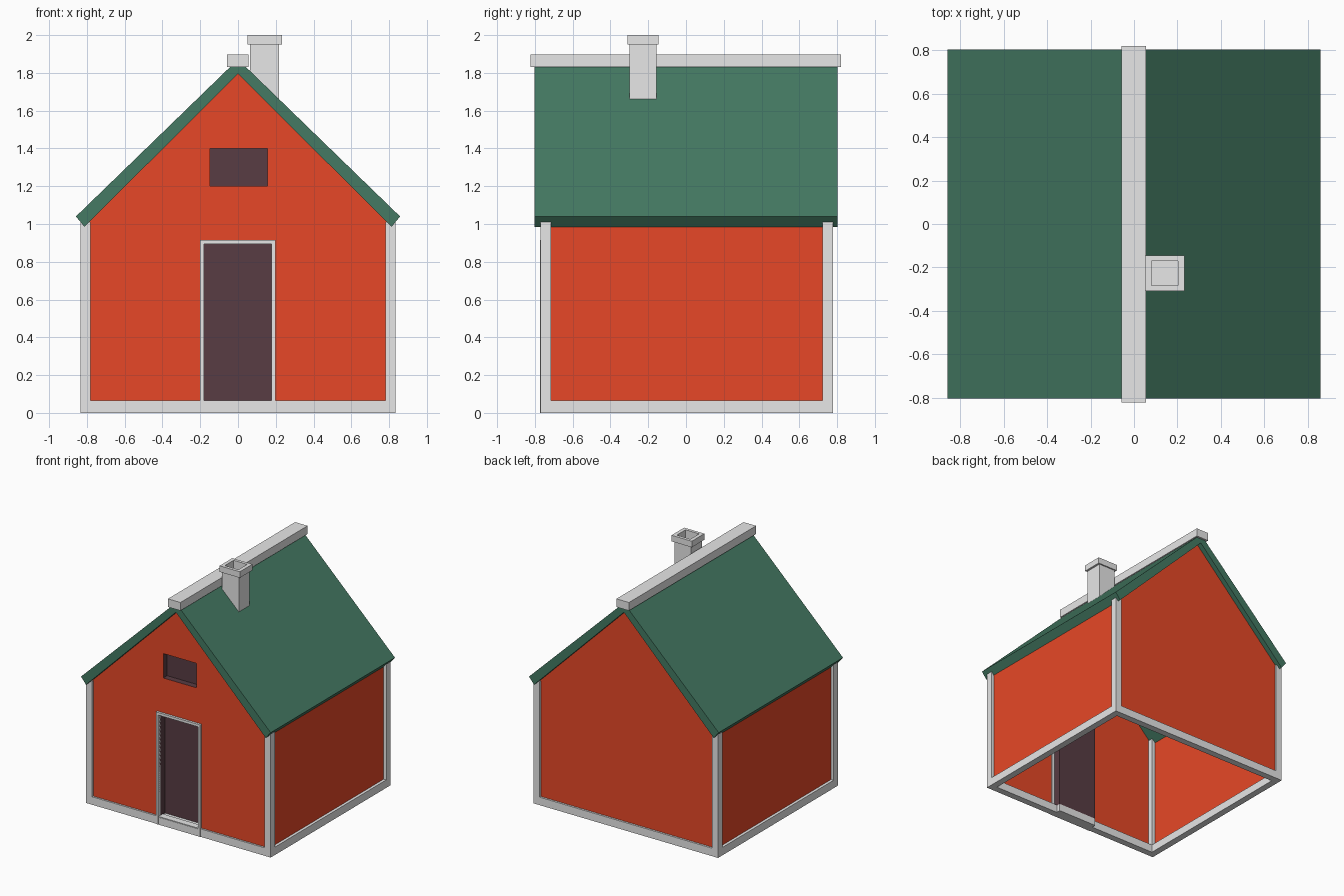
import bpy, bmesh

if "Cube" in bpy.data.objects:
    bpy.data.objects.remove(bpy.data.objects["Cube"])


def material(name, rgb):
    m = bpy.data.materials.new(name)
    m.diffuse_color = (*rgb, 1)
    m.use_nodes = True
    m.node_tree.nodes["Principled BSDF"].inputs["Base Color"].default_value = m.diffuse_color
    return m


RED = material("red_wall", (0.8, 0.064, 0.02))
GREY = material("light_grey_trim", (0.8, 0.8, 0.8))
GREEN = material("green_roof", (0.058, 0.195, 0.125))
DARK = material("dark_opening", (0.098, 0.045, 0.056))


def finish(bm, name, mat):
    me = bpy.data.meshes.new(name)
    bm.to_mesh(me)
    bm.free()
    me.materials.append(mat)
    ob = bpy.data.objects.new(name, me)
    bpy.context.collection.objects.link(ob)
    return ob


def skin(name, mat, loops, cap_first=True, cap_last=True, inward=False):
    """Join equal-length loops of points with faces, capping the ends."""
    bm = bmesh.new()
    rows = [[bm.verts.new(p) for p in loop] for loop in loops]
    n = len(rows[0])
    for a, b in zip(rows, rows[1:]):
        for i in range(n):
            j = (i + 1) % n
            bm.faces.new((a[i], a[j], b[j], b[i]))
    if cap_first:
        bm.faces.new(rows[0][::-1])
    if cap_last:
        bm.faces.new(rows[-1])
    bmesh.ops.recalc_face_normals(bm, faces=bm.faces)
    if inward:
        bmesh.ops.reverse_faces(bm, faces=bm.faces)
    return finish(bm, name, mat)


def rect(x0, x1, y0, y1, z):
    return [(x0, y0, z), (x1, y0, z), (x1, y1, z), (x0, y1, z)]


def box(name, mat, x0, x1, y0, y1, z0, z1):
    return skin(name, mat, [rect(x0, x1, y0, y1, z) for z in (z0, z1)])


def prism(name, mat, profile, y0, y1, **kw):
    return skin(name, mat, [[(x, y, z) for x, z in profile] for y in (y0, y1)], **kw)


X, YF, YB, T = 0.835, -0.77, 0.778, 0.055     # trim outline and thickness
WX, WF, WB = 0.812, -0.755, 0.762             # thin wall planes
EAVE, APEX, BASE = 0.987, 1.795, 0.065

# Openings in the front wall: x0, x1, z0, z1, recess depth
OPENINGS = {"door": (-0.18, 0.178, 0.06, 0.895, 0.07),
            "window": (-0.147, 0.155, 1.2, 1.4, 0.05)}

# Thin gable walls, the front one with openings cut through
gable = [(-WX, 0.03), (WX, 0.03), (WX, EAVE), (0, APEX), (-WX, EAVE)]
for name, y in (("front_wall", WF), ("back_wall", WB)):
    bm = bmesh.new()
    f = bm.faces.new([bm.verts.new((x, y, z)) for x, z in gable])
    if y > 0:
        f.normal_flip()
    else:
        for x0, x1, z0, z1, d in OPENINGS.values():
            for co, no in (((x0, y, 0), (1, 0, 0)), ((x1, y, 0), (1, 0, 0)),
                           ((0, y, z0), (0, 0, 1)), ((0, y, z1), (0, 0, 1))):
                bmesh.ops.bisect_plane(bm, geom=bm.verts[:] + bm.edges[:] + bm.faces[:],
                                       plane_co=co, plane_no=no)
        gone = []
        for f in bm.faces:
            c = f.calc_center_median()
            if any(o[0] < c.x < o[1] and o[2] < c.z < o[3] for o in OPENINGS.values()):
                gone.append(f)
        bmesh.ops.delete(bm, geom=gone, context='FACES')
    finish(bm, name, RED)

# Thin side walls
for name, s in (("left_wall", -1), ("right_wall", 1)):
    bm = bmesh.new()
    pts = [(WF, 0.03), (WB, 0.03), (WB, EAVE), (WF, EAVE)]
    bm.faces.new([bm.verts.new((s * WX, y, z)) for y, z in pts[::s]])
    finish(bm, name, RED)

# Dark door and window recesses, open at the front
for name, (x0, x1, z0, z1, d) in OPENINGS.items():
    prism(name, DARK, [(x0, z0), (x1, z0), (x1, z1), (x0, z1)], WF, WF + d,
          cap_first=False, inward=True)

# Door frame and sill
x0, x1, z0, z1, d = OPENINGS["door"]
F = 0.021
prism("door_frame", GREY, [(x0 - F, 0), (x0, 0), (x0, z1), (x1, z1), (x1, 0),
                           (x1 + F, 0), (x1 + F, z1 + F), (x0 - F, z1 + F)],
      YF - 0.004, WF + 0.01)
box("door_sill", GREY, x0, x1, YF - 0.003, WF + 0.075, 0, z0)

# Base trim ring
for name, y in (("front_base", YF), ("back_base", YB - T)):
    box(name, GREY, -X, X, y, y + T, 0, BASE)
for name, x in (("left_base", -X), ("right_base", X - T)):
    box(name, GREY, x, x + T, YF + T, YB - T, 0, BASE)

# Corner posts
for side, x in (("left", -X), ("right", X - T)):
    for end, y in (("front", YF), ("back", YB - T)):
        box(f"{end}_{side}_post", GREY, x, x + T, y, y + T, BASE, 1.01)

# Roof: one folded slab with a flat top under the ridge cap
outer = [(0.04, 1.833), (0.858, 1.04), (0.813, 0.985)]
profile = outer + [(0, APEX)] + [(-x, z) for x, z in outer[::-1]]
prism("roof", GREEN, profile, -0.803, 0.803)

# Ridge cap
box("ridge_cap", GREY, -0.058, 0.055, -0.822, 0.82, 1.83, 1.897)

# Chimney with hollow top; its bottom follows the roof slope
cx0, cx1, cy0, cy1 = 0.064, 0.216, -0.298, -0.157
bottom = [(x, y, 1.855 - 0.97 * x) for x, y, z in rect(cx0, cx1, cy0, cy1, 0)]
cap = (0.05, 0.233, -0.309, -0.146)
hole = (0.08, 0.203, -0.284, -0.171)
skin("chimney", GREY, [bottom, rect(cx0, cx1, cy0, cy1, 1.95), rect(*cap, 1.95),
                       rect(*cap, 2.0), rect(*hole, 2.0), rect(*hole, 1.88)])
